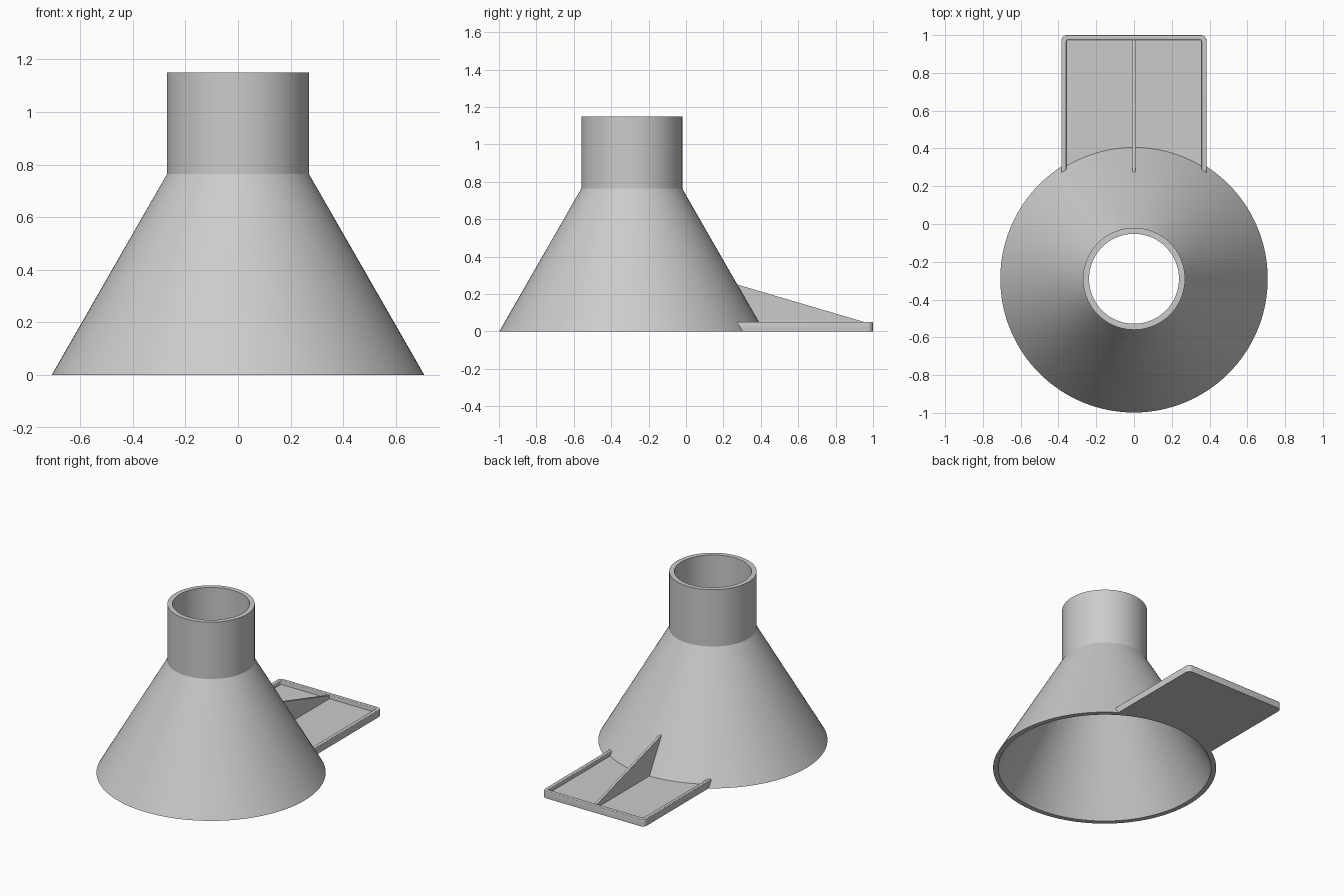
import bpy, bmesh, math

if "Cube" in bpy.data.objects:
    bpy.data.objects.remove(bpy.data.objects["Cube"])

CY = -0.29          # funnel axis in y
JOIN = 0.677        # radius inside the funnel wall where the tray starts
SEGS = 128

grey = bpy.data.materials.new("plain grey")
grey.use_nodes = True
COLOUR = (0.6, 0.6, 0.6, 1)
grey.diffuse_color = COLOUR
grey.node_tree.nodes["Principled BSDF"].inputs["Base Color"].default_value = COLOUR


def finish(name, bm, angle=20):
    bmesh.ops.recalc_face_normals(bm, faces=bm.faces)
    mesh = bpy.data.meshes.new(name)
    bm.to_mesh(mesh)
    bm.free()
    mesh.materials.append(grey)
    ob = bpy.data.objects.new(name, mesh)
    bpy.context.collection.objects.link(ob)
    bpy.ops.object.select_all(action="DESELECT")
    bpy.context.view_layer.objects.active = ob
    ob.select_set(True)
    bpy.ops.object.shade_smooth_by_angle(angle=math.radians(angle))
    return ob


def prism(name, points, push, bevel_top=None):
    """Extrude a closed outline, optionally softening its top edges."""
    bm = bmesh.new()
    face = bm.faces.new([bm.verts.new(p) for p in points])
    new = bmesh.ops.extrude_face_region(bm, geom=[face], use_keep_orig=True)["geom"]
    bmesh.ops.translate(bm, vec=push, verts=[v for v in new if isinstance(v, bmesh.types.BMVert)])
    if bevel_top:
        edges = [e for e in bm.edges if all(v.co.z > bevel_top - 0.001 for v in e.verts)]
        bmesh.ops.bevel(bm, geom=edges, offset=0.006, segments=3, profile=0.5, affect="EDGES")
    return finish(name, bm)


def open_outline(half, back, radius):
    """Side and back edges with rounded back corners, from right to left."""
    pts = []
    for sx, start in ((1, 0), (-1, 90)):
        for i in range(7):
            a = math.radians(start + i * 15)
            pts.append((sx * (half - radius) + radius * math.cos(a),
                        back - radius + radius * math.sin(a)))
    return pts


def joint(x):
    return (x, CY + math.sqrt(JOIN ** 2 - x ** 2))


# Funnel: hollow cone and spout, closed wall profile turned about its axis
profile = [(0.708, 0), (0.27, 0.763), (0.27, 1.15),
           (0.238, 1.15), (0.238, 0.755), (0.675, 0)]
bm = bmesh.new()
rings = [[bm.verts.new((r * math.cos(math.tau * i / SEGS),
                        CY + r * math.sin(math.tau * i / SEGS), z))
          for i in range(SEGS)] for r, z in profile]
for k, ring in enumerate(rings):
    after = rings[(k + 1) % len(rings)]
    for i in range(SEGS):
        j = (i + 1) % SEGS
        bm.faces.new((ring[i], ring[j], after[j], after[i]))
finish("funnel", bm)

# Tray floor, its front edge following the funnel wall
HALF, RIM, FLOOR, TOP = 0.384, 0.026, 0.022, 0.05
outer = open_outline(HALF, 1.0, 0.03)
arc = [joint(HALF * (-1 + i / 12)) for i in range(25)]
prism("tray_floor", [(x, y, 0) for x, y in outer + arc], (0, 0, FLOOR))

# Raised rim round the three free sides
inner = open_outline(HALF - RIM, 1 - RIM, 0.008)
loop = ([joint(HALF)] + outer + [joint(-HALF), joint(RIM - HALF)]
        + inner[::-1] + [joint(HALF - RIM)])
prism("tray_rim", [(x, y, 0) for x, y in loop], (0, 0, TOP), TOP)

# Triangular fin bracing the tray against the funnel
fin = [(0.385, 0.01), (0.98, 0.01), (0.98, 0.042), (0.268, 0.252)]
prism("support_fin", [(-0.008, y, z) for y, z in fin], (0.016, 0, 0))
